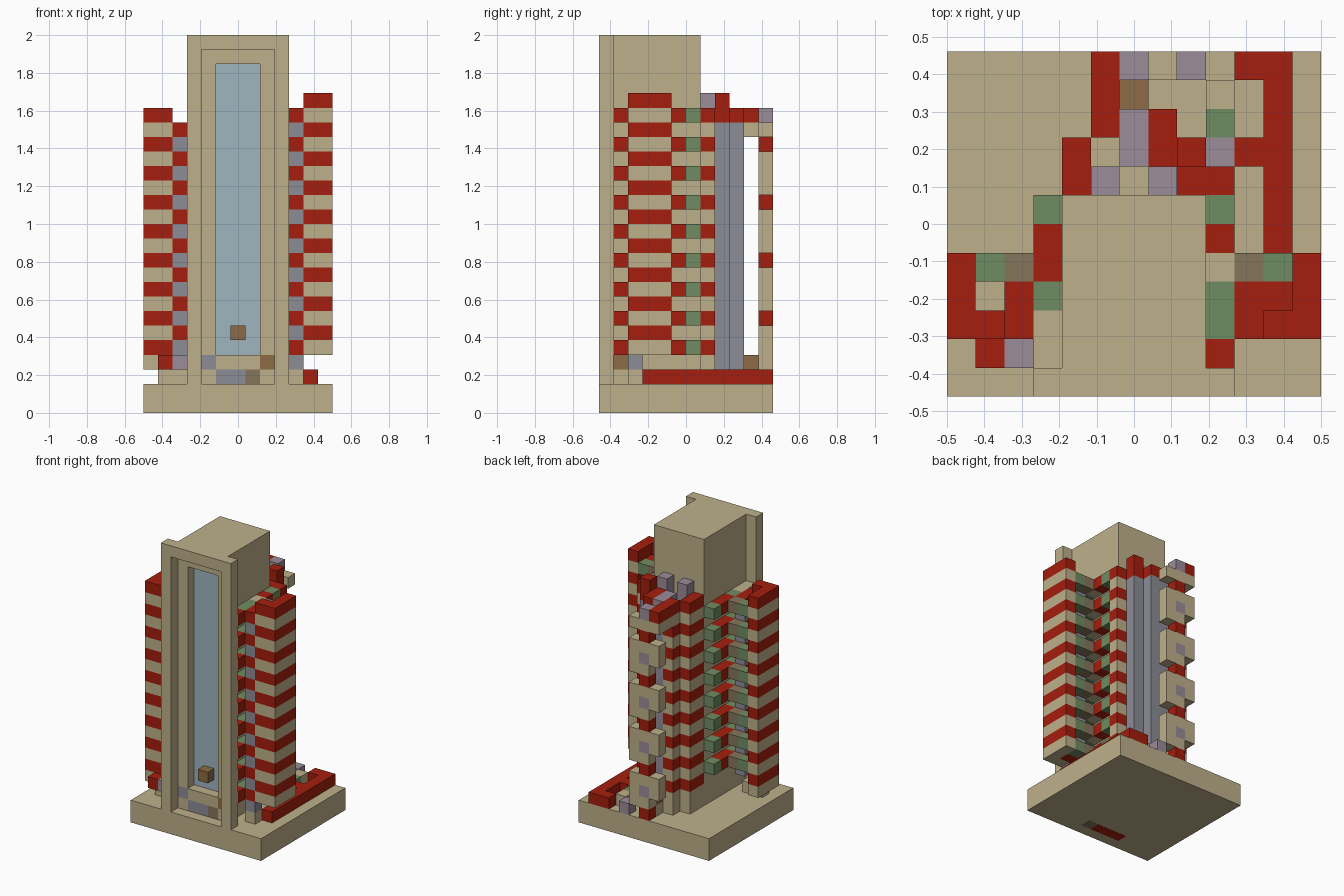
import bpy
import bmesh
from mathutils import Matrix, Vector

cube = bpy.data.objects.get("Cube")
if cube:
    bpy.data.objects.remove(cube, do_unlink=True)

U = 1 / 13                      # edge of one block
ORIGIN = Vector((-0.5, -6 * U, 0))
COLOURS = {
    "sand": (0.515, 0.434, 0.258),
    "red": (0.376, 0.013, 0.004),
    "green": (0.162, 0.262, 0.122),
    "brown": (0.262, 0.15, 0.058),
    "glass_blue": (0.342, 0.468, 0.527),
    "grey": (0.262, 0.262, 0.305),
    "mauve": (0.328, 0.262, 0.314),
    "olive": (0.238, 0.181, 0.107),
}
NAMES = list(COLOURS)
MATERIALS = []
for name, rgb in COLOURS.items():
    mat = bpy.data.materials.new(name)
    mat.use_nodes = True
    mat.diffuse_color = (*rgb, 1)
    mat.node_tree.nodes["Principled BSDF"].inputs["Base Color"].default_value = (*rgb, 1)
    MATERIALS.append(mat)


class Part:
    """A mesh object made of coloured boxes measured in blocks."""

    def __init__(self, name):
        self.name, self.bm = name, bmesh.new()

    def box(self, colour, x, y, z, size=(1, 1, 1)):
        s = Vector(size) * U
        centre = ORIGIN + Vector((x, y, z)) * U + s / 2
        made = bmesh.ops.create_cube(self.bm, size=1,
                                     matrix=Matrix.Translation(centre) @ Matrix.Diagonal((*s, 1)))
        for face in {f for v in made["verts"] for f in v.link_faces}:
            face.material_index = NAMES.index(colour)

    def stripes(self, x, y, low, high, first, second, size=(1, 1)):
        """Stack of one-block layers; 'first' is the colour of the top layer."""
        for z in range(low, high + 1):
            self.box(first if (high - z) % 2 == 0 else second, x, y, z, (*size, 1))

    def done(self):
        mesh = bpy.data.meshes.new(self.name)
        self.bm.to_mesh(mesh)
        self.bm.free()
        for mat in MATERIALS:
            mesh.materials.append(mat)
        bpy.context.collection.objects.link(bpy.data.objects.new(self.name, mesh))


# Base slab with a small coloured strip underneath
p = Part("base")
p.box("sand", 0, 0, 0, (13, 12, 2))
p.box("red", 4, 1, -0.01, (3, 1, 0.02))
p.box("olive", 7, 1, -0.01, (1, 1, 0.02))
p.done()

# Tower core and the framed recess around the window
p = Part("tower_core")
p.box("sand", 4, 2, 2, (5, 5, 24))
for x in (4, 8):
    p.box("sand", x, 1, 4, (1, 1, 22))
p.box("sand", 5, 1, 24, (3, 1, 2))
p.done()

p = Part("front_frame")
for x in (3, 9):
    p.box("sand", x, 0, 2, (1, 1, 24))
p.box("sand", 4, 0, 25, (5, 1, 1))
p.done()

p = Part("front_window")
p.box("glass_blue", 5, 1.9, 4, (3, 0.1, 20))
p.done()

p = Part("entrance")
for x, colour in zip(range(4, 9), ("grey", "sand", "sand", "sand", "brown")):
    p.box(colour, x, 1, 3)
for x, colour in zip(range(4, 9), ("sand", "grey", "grey", "olive", "sand")):
    p.box(colour, x, 1, 2)
p.box("brown", 6, 1, 5)
p.done()

# Side wings: striped outer walls, inner pier, and balcony floors
for side, outer, mid, inner, slab, top, low in (
        ("left", 12, 11, 10, 9, 21, 4), ("right", 0, 1, 2, 3, 20, 4)):
    p = Part(side + "_wing_wall")
    p.stripes(outer, 2, low, top, "red", "sand", (1, 3))
    p.stripes(mid, 2, low, top, "red", "sand")
    p.done()

    p = Part(side + "_wing_pier")
    p.stripes(inner, 2, low, top - 1, "red", "grey", (1, 2))
    p.done()

    p = Part(side + "_balconies")
    if side == "left":
        row = ("red", "green", "green", "sand", "red", "green")
    else:
        row = ("sand", "sand", "green", "red", "red", "green")
    for z in range(top - 1, 3, -2):
        for y, colour in enumerate(row, 1):
            p.box(colour, slab, y, z)
        p.box("green", mid, 4, z)
        p.box("olive", inner, 4, z)
        if side == "left":
            p.box("red", mid, 3, z)
    p.done()

# Blocks under the wings
p = Part("wing_footings")
p.box("sand", 0, 2, 3, (1, 3, 1))
p.box("red", 1, 1, 3)
p.box("mauve", 2, 1, 3)
p.box("sand", 1, 2, 2, (2, 1, 1))
p.box("sand", 10, 2, 2)
p.box("grey", 10, 2, 3)
p.done()

# Stepped rear bay behind the tower
p = Part("rear_bay")
for x, y in ((4, 7), (4, 8), (5, 9), (7, 8), (8, 7), (9, 7)):
    p.stripes(x, y, 4, 20, "red", "sand")
    p.box("sand", x, y, 2, (1, 1, 2))
for x, y in ((8, 8), (7, 9)):
    p.box("grey", x, y, 2, (1, 1, 18))
    p.box("red", x, y, 20)
p.box("red", 8, 8, 21)
for x in (5, 7):
    p.box("mauve", x, 7, 2, (1, 1, 20))
p.box("sand", 6, 7, 2, (1, 1, 18))
p.box("sand", 5, 8, 2, (1, 1, 18))
for y in (8, 9):
    p.stripes(6, y, 2, 20, "mauve", "grey")
p.done()

# Detached rear column with projecting blocks, tied back at the top
p = Part("rear_column")
for z in range(2, 20):
    step = z % 4
    p.box(("mauve", "sand", "red", "sand")[step], 6, 11, z)
    if step != 2:
        p.box("sand", 7, 11, z)
    if step < 2:
        p.box("sand", 5, 11, z)
p.box("mauve", 6, 11, 20)
p.box("red", 5, 10, 20, (1, 2, 1))
p.box("sand", 5, 10, 19, (1, 2, 1))
p.box("brown", 6, 10, 3)
p.box("sand", 6, 10, 2)
p.done()

# Low garden wall and planters on the base
p = Part("garden_wall")
p.box("red", 11, 3, 2, (1, 9, 1))
for y in (8, 11):
    p.box("red", 10, y, 2)
p.done()

p = Part("planters")
for x, y, colour in ((9, 8, "mauve"), (9, 9, "green"), (9, 10, "sand"), (8, 11, "mauve")):
    p.box(colour, x, y, 2)
p.done()
